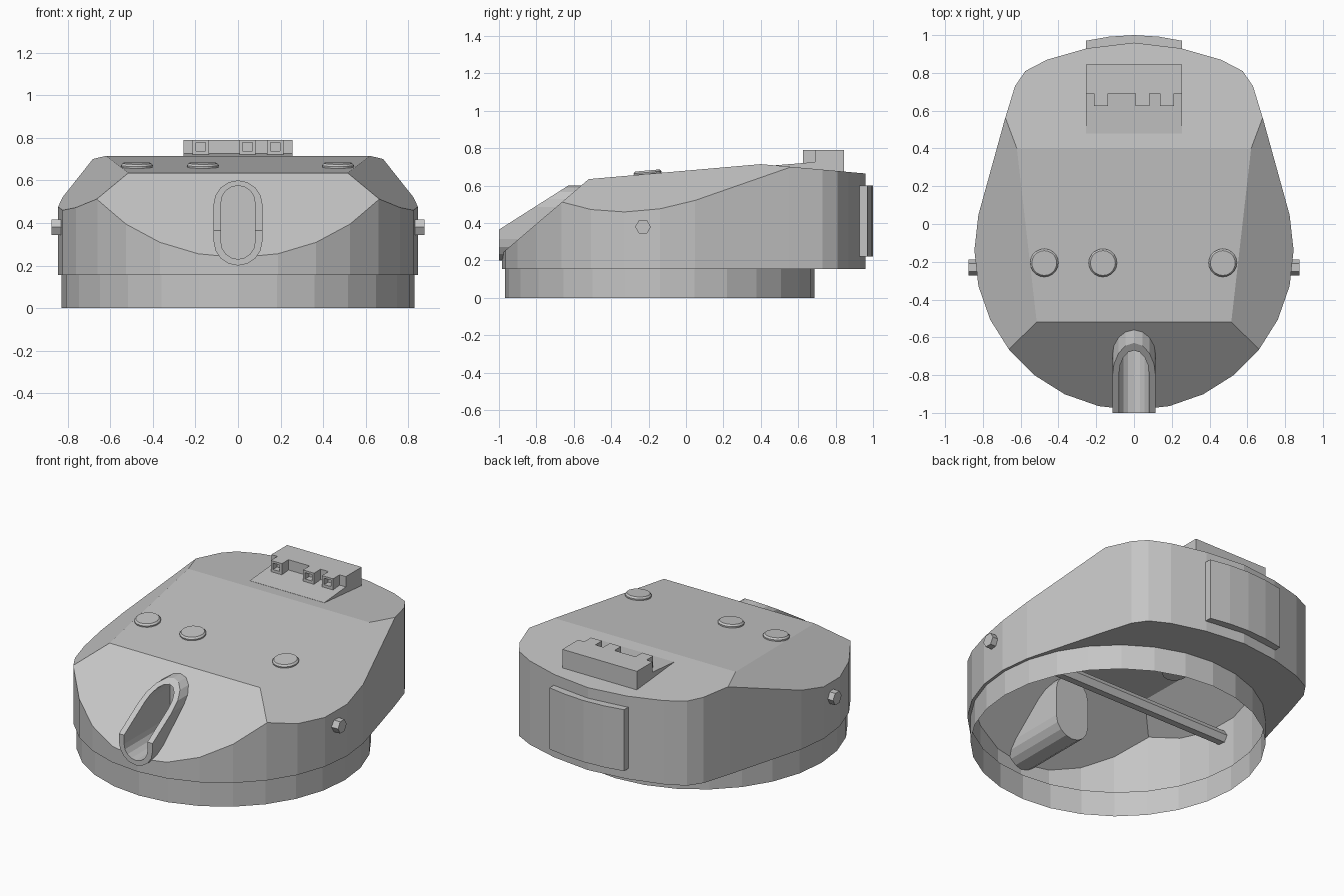
import bpy, bmesh, math
from mathutils import Vector, Matrix

if "Cube" in bpy.data.objects:
    bpy.data.objects.remove(bpy.data.objects["Cube"])

grey = bpy.data.materials.new("armour_grey")
grey.diffuse_color = (0.56, 0.56, 0.56, 1)
grey.use_nodes = True
grey.node_tree.nodes["Principled BSDF"].inputs["Base Color"].default_value = grey.diffuse_color


def finish(name, bm):
    bmesh.ops.recalc_face_normals(bm, faces=bm.faces)
    me = bpy.data.meshes.new(name)
    bm.to_mesh(me)
    bm.free()
    me.materials.append(grey)
    ob = bpy.data.objects.new(name, me)
    bpy.context.collection.objects.link(ob)
    return ob


def loft(bm, loops, close=False, cap_first=False, cap_last=False):
    """Skin a list of equal-length point loops."""
    vs = [[bm.verts.new(p) for p in lp] for lp in loops]
    pairs = list(zip(vs, vs[1:])) + ([(vs[-1], vs[0])] if close else [])
    for a, b in pairs:
        for i in range(len(a)):
            j = (i + 1) % len(a)
            bm.faces.new((a[i], a[j], b[j], b[i]))
    if cap_first:
        bm.faces.new(vs[0])
    if cap_last:
        bm.faces.new(vs[-1])
    return vs


def prism(name, pts, offset):
    """Extrude a planar polygon along an offset vector."""
    bm = bmesh.new()
    loft(bm, [pts, [Vector(p) + Vector(offset) for p in pts]], cap_first=True, cap_last=True)
    return finish(name, bm)


# Shared plan outline: circular front, tapered rear
CY, BASE, SEG = -0.14, 0.155, 28
half = [(0.845 * math.sin(2 * math.pi * i / SEG), CY - 0.845 * math.cos(2 * math.pi * i / SEG))
        for i in range(9)]
half += [(0.685, 0.55), (0.63, 0.73), (0.575, 0.81), (0.46, 0.87), (0.25, 0.93), (0, 0.96)]
outline = half + [(-x, y) for x, y in half[-2:0:-1]]
ring_xy = [(0.828 * math.sin(2 * math.pi * i / SEG), CY - 0.828 * math.cos(2 * math.pi * i / SEG))
           for i in range(SEG)]

# Turret shell: prism trimmed by the roof, glacis and cheek planes
bm = bmesh.new()
loft(bm, [[(x, y, z) for x, y in outline] for z in (BASE, 0.95)], cap_first=True, cap_last=True)
cheek = Vector((0.0992, -0.0242, 0.1481))
planes = [((0, 0.4, 0.715), Vector((0, -0.08, 0.92))),
          ((0, 0.4, 0.715), Vector((0, 0.05, 0.56))),
          ((0, -0.52, 0.635), Vector((0, -0.385, 0.45))),
          ((0.62, 0.4, 0.715), cheek),
          ((-0.62, 0.4, 0.715), Vector((-cheek.x, cheek.y, cheek.z)))]
for co, no in planes:
    cut = bmesh.ops.bisect_plane(bm, geom=bm.verts[:] + bm.edges[:] + bm.faces[:], dist=1e-5,
                                 plane_co=co, plane_no=no.normalized(), clear_outer=True)
    rim = [e for e in bm.edges if e.is_boundary]
    bmesh.ops.holes_fill(bm, edges=rim, sides=0)
shell = finish("turret_shell", bm)


# Gun slot: upright rounded opening
def slot(w, lo, hi, y_of, n=8):
    arc = [math.pi * i / n for i in range(n + 1)]
    pts = [(w * math.cos(a), hi - w + w * math.sin(a)) for a in arc] + [(-w, 0.365)]
    pts += [(-w * math.cos(a), lo + w - w * math.sin(a)) for a in arc] + [(w, 0.365)]
    return [(x, y_of(z), z) for x, z in pts]


def front_y(z):
    return max(-1.0, -0.63 - (0.6 - z) / 0.635)


cutter = prism("slot_cutter", slot(0.097, 0.215, 0.588, lambda z: -1.2), (0, 0.655, 0))
cutter.hide_render = True
mod = shell.modifiers.new("slot", 'BOOLEAN')
mod.operation, mod.solver, mod.object = 'DIFFERENCE', 'EXACT', cutter
bpy.context.view_layer.objects.active = shell
bpy.ops.object.modifier_apply(modifier="slot")
bpy.data.objects.remove(cutter)

# Open the underside of the shell
bm = bmesh.new()
bm.from_mesh(shell.data)
low = [f for f in bm.faces if all(v.co.z < BASE + 0.001 for v in f.verts)]
bmesh.ops.delete(bm, geom=low, context='FACES_ONLY')
bm.to_mesh(shell.data)
bm.free()

# Slot collar with a closed recess
bm = bmesh.new()
outer, inner = (0.115, 0.2, 0.6), (0.08, 0.23, 0.575)
loft(bm, [slot(*outer, lambda z: -0.54), slot(*outer, front_y),
          slot(*inner, front_y), slot(*inner, lambda z: -0.55)], cap_first=True, cap_last=True)
finish("slot_collar", bm)

# Underside plate between shell and turret ring
bm = bmesh.new()
edges = []
for loop in (outline, ring_xy):
    vs = [bm.verts.new((x, y, BASE)) for x, y in loop]
    edges += [bm.edges.new((vs[i], vs[i - 1])) for i in range(len(vs))]
bmesh.ops.triangle_fill(bm, use_beauty=True, edges=edges, normal=(0, 0, -1))
under = finish("underside_plate", bm)
if under.data.polygons and under.data.polygons[0].normal.z > 0:
    under.data.flip_normals()

# Open turret ring
bm = bmesh.new()
loft(bm, [[(x, y, z) for x, y in ring_xy] for z in (0, BASE)])
finish("turret_ring", bm)

# Trunnion rod across the turret
hexagon = [(-0.875, -0.23 + 0.042 * math.cos(math.pi * i / 3), 0.38 + 0.042 * math.sin(math.pi * i / 3))
           for i in range(6)]
prism("trunnion_rod", hexagon, (1.75, 0, 0))

# Roof hatches, tilted with the roof
for i, x in enumerate((-0.475, -0.165, 0.47)):
    bm = bmesh.new()
    circ = [(math.cos(2 * math.pi * k / 20), math.sin(2 * math.pi * k / 20)) for k in range(20)]
    loft(bm, [[(r * c, r * s, z) for c, s in circ] for r, z in
              ((0.073, -0.01), (0.075, 0.008), (0.066, 0.018))], cap_first=True, cap_last=True)
    bm.transform(Matrix.Translation((x, -0.205, 0.663)) @ Matrix.Rotation(math.atan2(0.08, 0.92), 4, 'X'))
    finish(f"roof_hatch_{i + 1}", bm)

# Sight housing and its sloped apron
prism("sight_housing", [(-0.255, 0.69, 0.66), (-0.255, 0.845, 0.66), (-0.255, 0.845, 0.79),
                        (-0.255, 0.69, 0.79)], (0.51, 0, 0))
prism("sight_apron", [(-0.255, 0.48, 0.7), (-0.255, 0.7, 0.66), (-0.255, 0.7, 0.727),
                      (-0.255, 0.48, 0.709)], (0.51, 0, 0))

# Sight blocks with recessed windows
for i, x in enumerate((-0.175, 0.045, 0.175)):
    def rect(w, lo, hi, y):
        return [(x - w, y, lo), (x + w, y, lo), (x + w, y, hi), (x - w, y, hi)]
    bm = bmesh.new()
    loft(bm, [rect(0.038, 0.715, 0.79, 0.7), rect(0.038, 0.715, 0.79, 0.625),
              rect(0.023, 0.738, 0.777, 0.625), rect(0.023, 0.738, 0.777, 0.665)],
         cap_first=True, cap_last=True)
    finish(f"sight_block_{i + 1}", bm)

# Curved rear plate
arc = [(-0.255, 0.97), (-0.13, 0.992), (0, 1.0), (0.13, 0.992), (0.255, 0.97)]
back = [(0.255, 0.925), (0.13, 0.94), (0, 0.95), (-0.13, 0.94), (-0.255, 0.925)]
prism("rear_plate", [(x, y, 0.22) for x, y in arc + back], (0, 0, 0.38))
